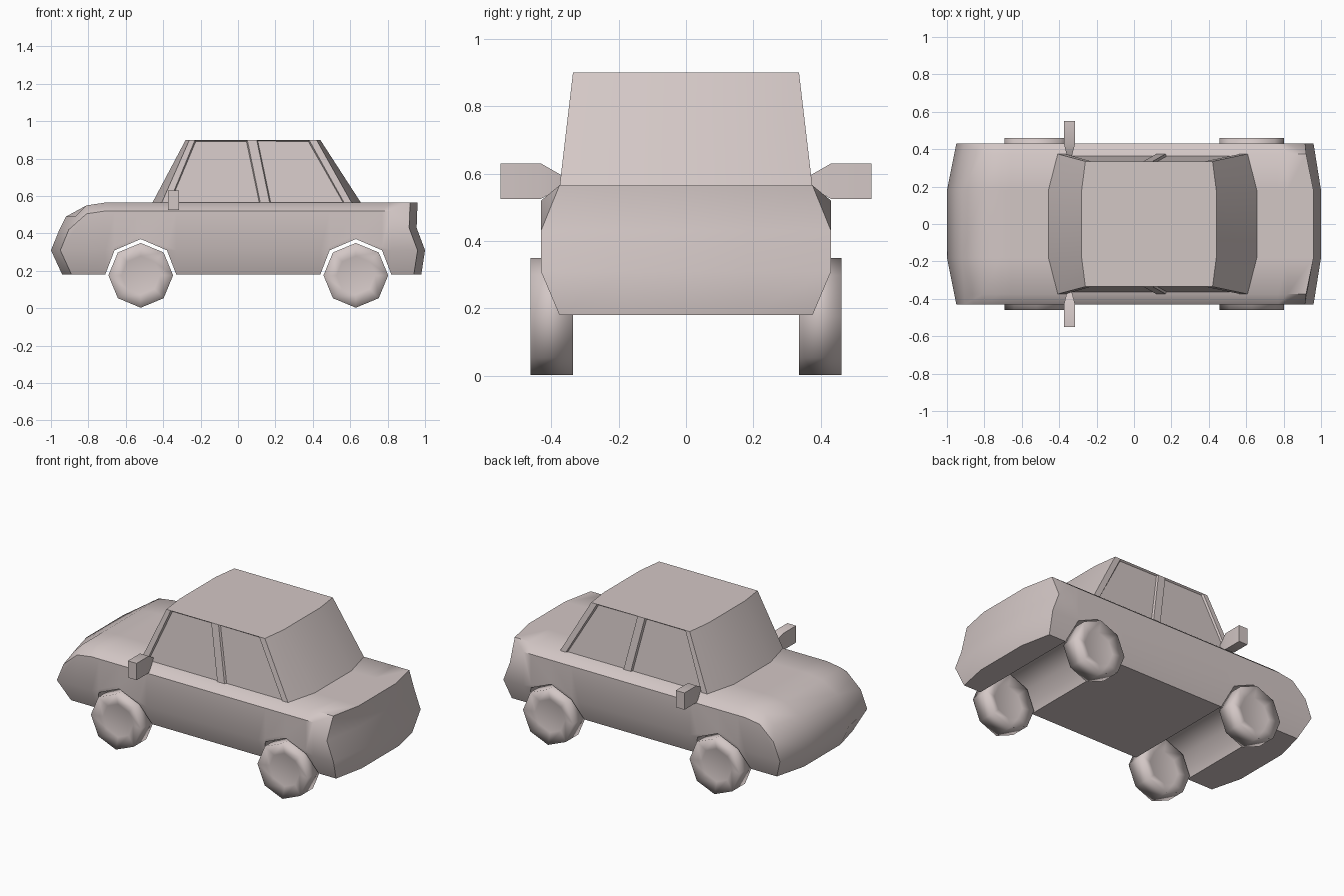
import bpy, bmesh, math
from mathutils import Matrix

cube = bpy.data.objects.get("Cube")
if cube:
    bpy.data.objects.remove(cube)

paint = bpy.data.materials.new("warm_grey_paint")
paint.use_nodes = True
COLOUR = (0.65, 0.57, 0.56, 1)
paint.diffuse_color = COLOUR
paint.node_tree.nodes["Principled BSDF"].inputs["Base Color"].default_value = COLOUR


def finish(name, bm, angle):
    """Turn a bmesh into a painted, smooth shaded object."""
    bmesh.ops.recalc_face_normals(bm, faces=bm.faces)
    mesh = bpy.data.meshes.new(name)
    bm.to_mesh(mesh)
    bm.free()
    mesh.materials.append(paint)
    obj = bpy.data.objects.new(name, mesh)
    bpy.context.collection.objects.link(obj)
    bpy.ops.object.select_all(action='DESELECT')
    obj.select_set(True)
    bpy.context.view_layer.objects.active = obj
    bpy.ops.object.shade_smooth_by_angle(angle=math.radians(angle))
    return obj


def lattice_hull(size, position):
    """Closed skin of a block of grid points; position(i, j, k) places each."""
    bm = bmesh.new()
    verts = {}

    def vert(key):
        if key not in verts:
            verts[key] = bm.verts.new(position(*key))
        return verts[key]

    for axis in range(3):
        a, b = [n for n in range(3) if n != axis]
        for end in (0, size[axis] - 1):
            for p in range(size[a] - 1):
                for q in range(size[b] - 1):
                    corners = []
                    for dp, dq in ((0, 0), (1, 0), (1, 1), (0, 1)):
                        key = [0, 0, 0]
                        key[axis], key[a], key[b] = end, p + dp, q + dq
                        corners.append(vert(tuple(key)))
                    bm.faces.new(corners)
    bmesh.ops.recalc_face_normals(bm, faces=bm.faces)
    return bm


INNER = 0.18
AXLES = (-0.52, 0.63)


def column_y(k, half_width):
    return (-half_width, -INNER, INNER, half_width)[k]


# Body: stations along the length, with the sill rising over both wheel arches
stations = [(-0.81, 0.18, 0.55)]
for axle in AXLES:
    for dx, sill in ((-0.19, 0.18), (-0.14, 0.31), (0, 0.37), (0.14, 0.31), (0.19, 0.18)):
        stations.append((axle + dx, sill, 0.565))
nose = ((-0.94, 0.18), (-1.0, 0.31), (-0.955, 0.42), (-0.92, 0.49))
tail = ((0.98, 0.18), (1.0, 0.31), (0.955, 0.43), (0.96, 0.565))
row_width = (0.375, 0.43, 0.43, 0.375)
last = len(stations) + 1


def body_point(i, j, k):
    width = row_width[j]
    if i in (0, last):
        x, z = (nose if i == 0 else tail)[j]
        if k in (0, 3):
            x += 0.05 if i == 0 else -0.04
        return x, column_y(k, width), z
    x, sill, top = stations[i - 1]
    if j == 0:
        width = min(0.43, 0.375 + (sill - 0.18) * 0.42)
    z = (sill, max(0.31, sill + 0.02), top - 0.045, top)[j]
    return x, column_y(k, width), z


finish("body", lattice_hull((last + 1, 4, 4), body_point), 50)

# Cabin: bowed front and rear glass, side windows sunk between the pillars
base_x = (-0.41, -0.37, 0.12, 0.17, 0.57, 0.61)
roof_x = (-0.26, -0.23, 0.05, 0.10, 0.38, 0.42)


def cabin_point(i, j, k):
    x = (base_x, roof_x)[j][i]
    if k in (1, 2):
        x += {0: (-0.05, -0.02)[j], 5: (0.05, 0.02)[j]}.get(i, 0)
    return x, column_y(k, (0.375, 0.335)[j]), (0.56, 0.90)[j]


cabin = lattice_hull((6, 2, 4), cabin_point)
cabin.normal_update()
windows = [f for f in cabin.faces if abs(f.normal.y) > 0.9 and f.calc_area() > 0.05]
bmesh.ops.inset_individual(cabin, faces=windows, thickness=0.008, depth=-0.012)
finish("cabin", cabin, 40)

# Wheels: eight sided, with a shallow dished hub
for end, axle in zip(("front", "rear"), AXLES):
    for side, sign in (("right", -1), ("left", 1)):
        bm = bmesh.new()
        bmesh.ops.create_cone(bm, cap_ends=True, segments=8, radius1=0.173,
                              radius2=0.173, depth=0.125)
        caps = [f for f in bm.faces if len(f.verts) == 8]
        bmesh.ops.inset_individual(bm, faces=caps, thickness=0.07, depth=-0.02)
        place = Matrix.Translation((axle, sign * 0.398, 0.176))
        bm.transform(place @ Matrix.Rotation(math.pi / 2, 4, 'X'))
        finish(f"{end}_{side}_wheel", bm, 180)

# Door mirrors: a square housing tapering into the door
mirror_sections = ((0.36, 0.012, 0.565, 0.59), (0.43, 0.03, 0.525, 0.63),
                   (0.55, 0.03, 0.525, 0.63))
for side, sign in (("right", -1), ("left", 1)):
    def mirror_point(i, j, k):
        y, half, low, high = mirror_sections[i]
        return -0.345 + (-half, half)[j], sign * y, (low, high)[k]
    finish(f"{side}_mirror", lattice_hull((3, 2, 2), mirror_point), 60)
